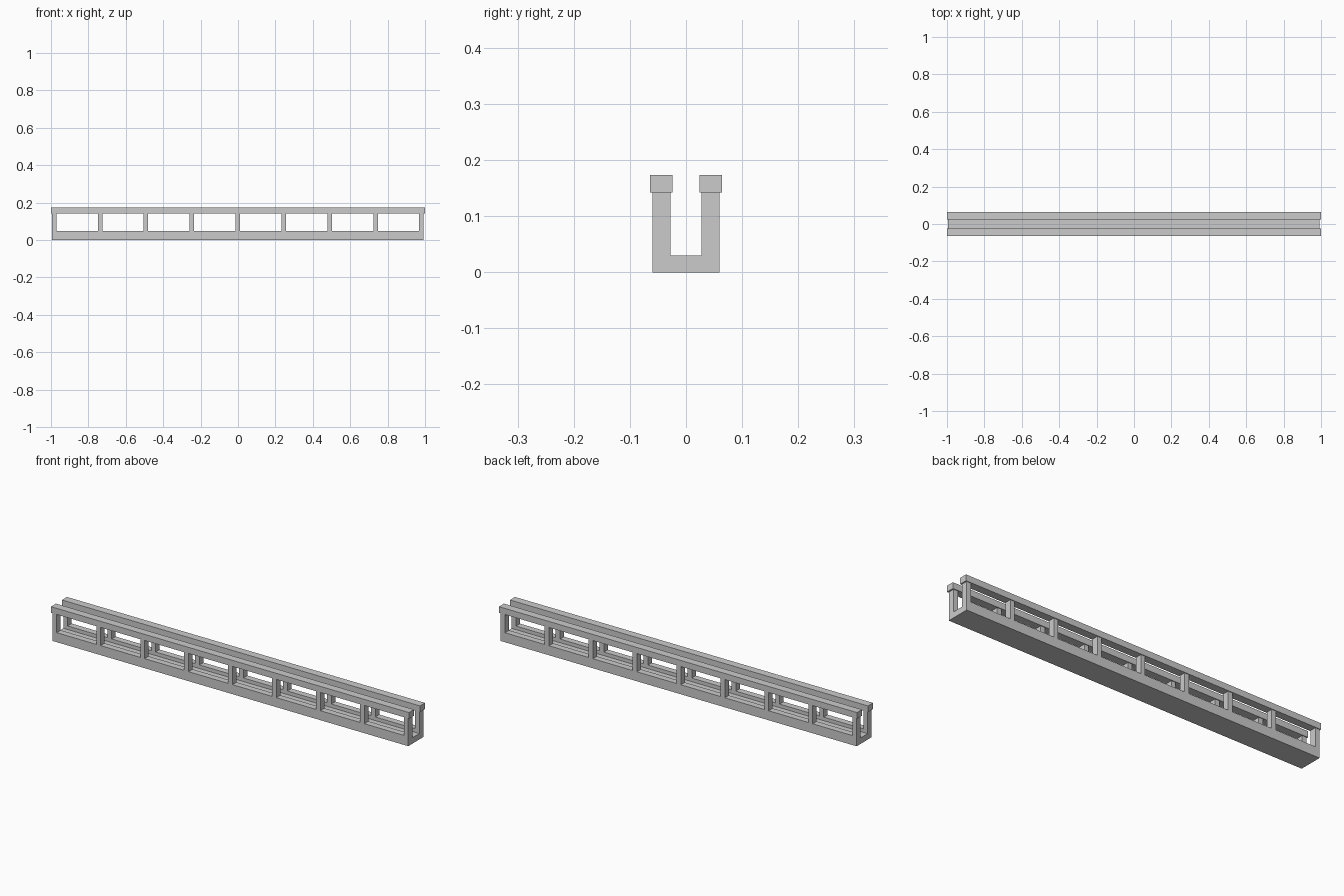
import bpy, bmesh

if "Cube" in bpy.data.objects:
    bpy.data.objects.remove(bpy.data.objects["Cube"])

def new_object(name, bm):
    bmesh.ops.recalc_face_normals(bm, faces=bm.faces)
    mesh = bpy.data.meshes.new(name)
    bm.to_mesh(mesh)
    bm.free()
    ob = bpy.data.objects.new(name, mesh)
    bpy.context.collection.objects.link(ob)
    return ob

def box(name, x0, x1, y0, y1, z0, z1):
    bm = bmesh.new()
    bmesh.ops.create_cube(bm, size=1)
    for v in bm.verts:
        v.co.x = x1 if v.co.x > 0 else x0
        v.co.y = y1 if v.co.y > 0 else y0
        v.co.z = z1 if v.co.z > 0 else z0
    return new_object(name, bm)

def mirror_y(ob):
    ob.modifiers.new("mirror", 'MIRROR').use_axis = (False, True, False)

X0, X1 = -0.995, 0.993          # ends of the trough
OUT, INN = 0.06, 0.028          # outer and inner wall faces
CURB, RAIL, TOP = 0.048, 0.142, 0.173

# U-shaped base: floor with a low curb on each side
profile = [(-OUT, 0), (OUT, 0), (OUT, CURB), (INN, CURB),
           (INN, 0.03), (-INN, 0.03), (-INN, CURB), (-OUT, CURB)]
bm = bmesh.new()
face = bm.faces.new([bm.verts.new((X0, y, z)) for y, z in profile])
ext = bmesh.ops.extrude_face_region(bm, geom=[face], use_keep_orig=True)
verts = [g for g in ext["geom"] if isinstance(g, bmesh.types.BMVert)]
bmesh.ops.translate(bm, verts=verts, vec=(X1 - X0, 0, 0))
new_object("trough_base", bm)

# Row of nine posts on each side
POST_W, COUNT = 0.024, 9
step = (X1 - X0 - POST_W) / (COUNT - 1)
post = box("side_posts", X0, X0 + POST_W, -OUT, -INN, CURB, RAIL)
arr = post.modifiers.new("array", 'ARRAY')
arr.count = COUNT
arr.use_relative_offset = False
arr.use_constant_offset = True
arr.constant_offset_displace = (step, 0, 0)
mirror_y(post)

# Slightly wider handrail on top of each row
rail = box("top_rails", -1, 1, -0.064, -0.024, RAIL, TOP)
mirror_y(rail)
